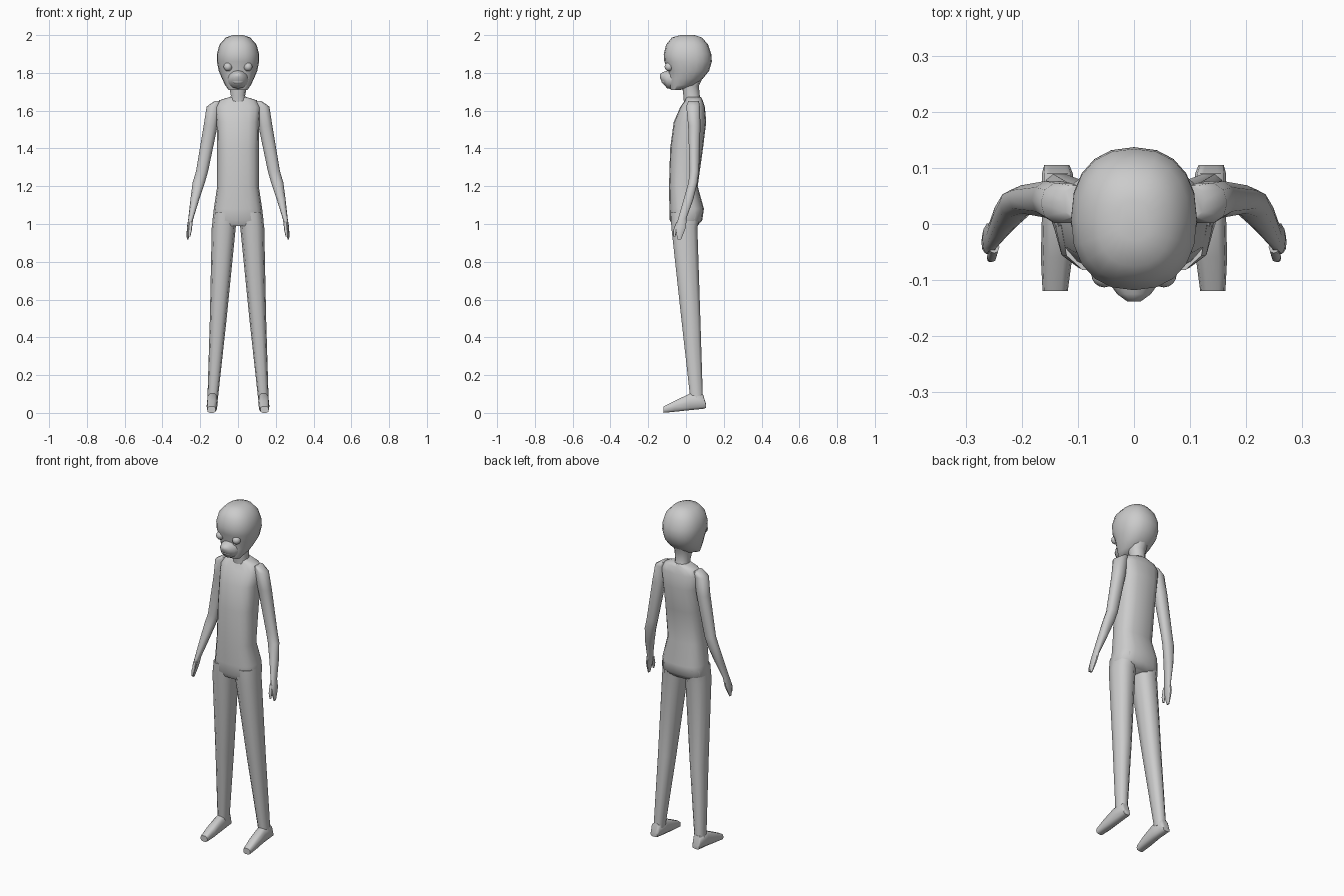
import bpy, bmesh, math
from mathutils import Vector

if "Cube" in bpy.data.objects:
    bpy.data.objects.remove(bpy.data.objects["Cube"])

skin = bpy.data.materials.new("plain grey")
skin.diffuse_color = (0.6, 0.6, 0.6, 1)
skin.use_nodes = True
skin.node_tree.nodes["Principled BSDF"].inputs["Base Color"].default_value = skin.diffuse_color


def finish(obj, mirror, angle=50):
    obj.data.materials.append(skin)
    if mirror:
        obj.modifiers.new("mirror", 'MIRROR')
    bpy.ops.object.select_all(action='DESELECT')
    obj.select_set(True)
    bpy.context.view_layer.objects.active = obj
    bpy.ops.object.shade_smooth_by_angle(angle=math.radians(angle))
    return obj


def loft(name, rings, sides=12, power=2.5, axis='Z', mirror=False, angle=50):
    """Skin rings (t, x0, x1, v0, v1); t runs along the axis, v is the other one."""
    bm = bmesh.new()
    loops = []
    for t, x0, x1, v0, v1 in rings:
        loop = []
        for i in range(sides):
            a = 2 * math.pi * i / sides
            c, s = math.cos(a), math.sin(a)
            x = (x0 + x1) / 2 + (x1 - x0) / 2 * math.copysign(abs(c) ** (2 / power), c)
            v = (v0 + v1) / 2 + (v1 - v0) / 2 * math.copysign(abs(s) ** (2 / power), s)
            loop.append(bm.verts.new((x, v, t) if axis == 'Z' else (x, t, v)))
        loops.append(loop)
    for a, b in zip(loops, loops[1:]):
        for i in range(sides):
            j = (i + 1) % sides
            bm.faces.new((a[i], a[j], b[j], b[i]))
    bm.faces.new(loops[0])
    bm.faces.new(loops[-1])
    bmesh.ops.recalc_face_normals(bm, faces=bm.faces)
    me = bpy.data.meshes.new(name)
    bm.to_mesh(me)
    bm.free()
    obj = bpy.data.objects.new(name, me)
    bpy.context.collection.objects.link(obj)
    return finish(obj, mirror, angle)


def ball(name, centre, radii, mirror=False):
    bm = bmesh.new()
    bmesh.ops.create_uvsphere(bm, u_segments=16, v_segments=10, radius=1)
    for v in bm.verts:
        v.co = Vector([c + r * k for c, r, k in zip(centre, radii, v.co)])
    me = bpy.data.meshes.new(name)
    bm.to_mesh(me)
    bm.free()
    obj = bpy.data.objects.new(name, me)
    bpy.context.collection.objects.link(obj)
    return finish(obj, mirror, 60)


def sym(rows):
    return [(z, -r, r, y0, y1) for z, r, y0, y1 in rows]


# head: round skull, recessed eye line, narrow jaw
loft("head", sym([(2.0, .028, -.03, .045), (1.987, .065, -.075, .085), (1.95, .098, -.105, .117),
                  (1.90, .112, -.118, .134), (1.86, .112, -.115, .137), (1.81, .102, -.094, .122),
                  (1.77, .085, -.094, .09), (1.735, .068, -.092, .05), (1.71, .05, -.08, -.03)]),
     sides=20, power=2.3, angle=60)
# muzzle, lips and eyes
loft("muzzle", [(-.138, -.012, .012, 1.775, 1.793), (-.125, -.03, .03, 1.748, 1.803),
                (-.10, -.048, .048, 1.718, 1.812), (-.06, -.06, .06, 1.712, 1.82)],
     power=2, axis='Y', angle=60)
ball("lips", (0, -.112, 1.753), (.03, .017, .012))
ball("eyes", (.053, -.09, 1.832), (.023, .023, .023), mirror=True)
# neck
loft("neck", sym([(1.79, .05, -.02, .095), (1.73, .048, -.02, .068),
                  (1.68, .038, -.014, .073), (1.63, .055, -.01, .088)]), power=2.2)
# torso
loft("torso", sym([(1.672, .045, 0, .08), (1.655, .10, -.005, .088), (1.62, .12, -.03, .10),
                   (1.54, .113, -.065, .107), (1.4, .11, -.084, .09), (1.2, .11, -.09, .062),
                   (1.08, .128, -.088, .095), (1.02, .135, -.086, .086), (.99, .12, -.07, .06)]),
     sides=16, power=2.7, angle=60)
# arms ending in mitten hands
loft("arms", [(1.65, .09, .125, .01, .07), (1.622, .09, .166, .0, .075), (1.52, .108, .182, .01, .078),
              (1.28, .158, .222, .018, .07), (1.22, .175, .24, .012, .062), (1.13, .205, .252, -.014, .04),
              (1.03, .236, .263, -.042, .003), (.985, .246, .27, -.055, .002),
              (.95, .254, .272, -.052, -.012), (.917, .263, .271, -.045, -.026)],
     sides=10, power=2.3, mirror=True)
loft("thumbs", [(1.01, .24, .258, -.052, -.03), (.965, .245, .262, -.068, -.048),
                (.935, .252, .262, -.068, -.056)], sides=8, power=2.2, mirror=True)
# legs
loft("legs", [(1.06, .005, .13, -.085, .08), (.98, .012, .139, -.08, .063), (.5, .06, .149, -.027, .078),
              (.07, .107, .162, .022, .091)], sides=10, power=2.5, mirror=True)
# feet
loft("feet", [(.105, .115, .16, .025, .05), (.09, .109, .164, .02, .1), (.02, .107, .164, .013, .103),
              (-.06, .11, .166, .005, .065), (-.119, .118, .163, 0, .035)],
     sides=10, power=3, axis='Y', mirror=True)
